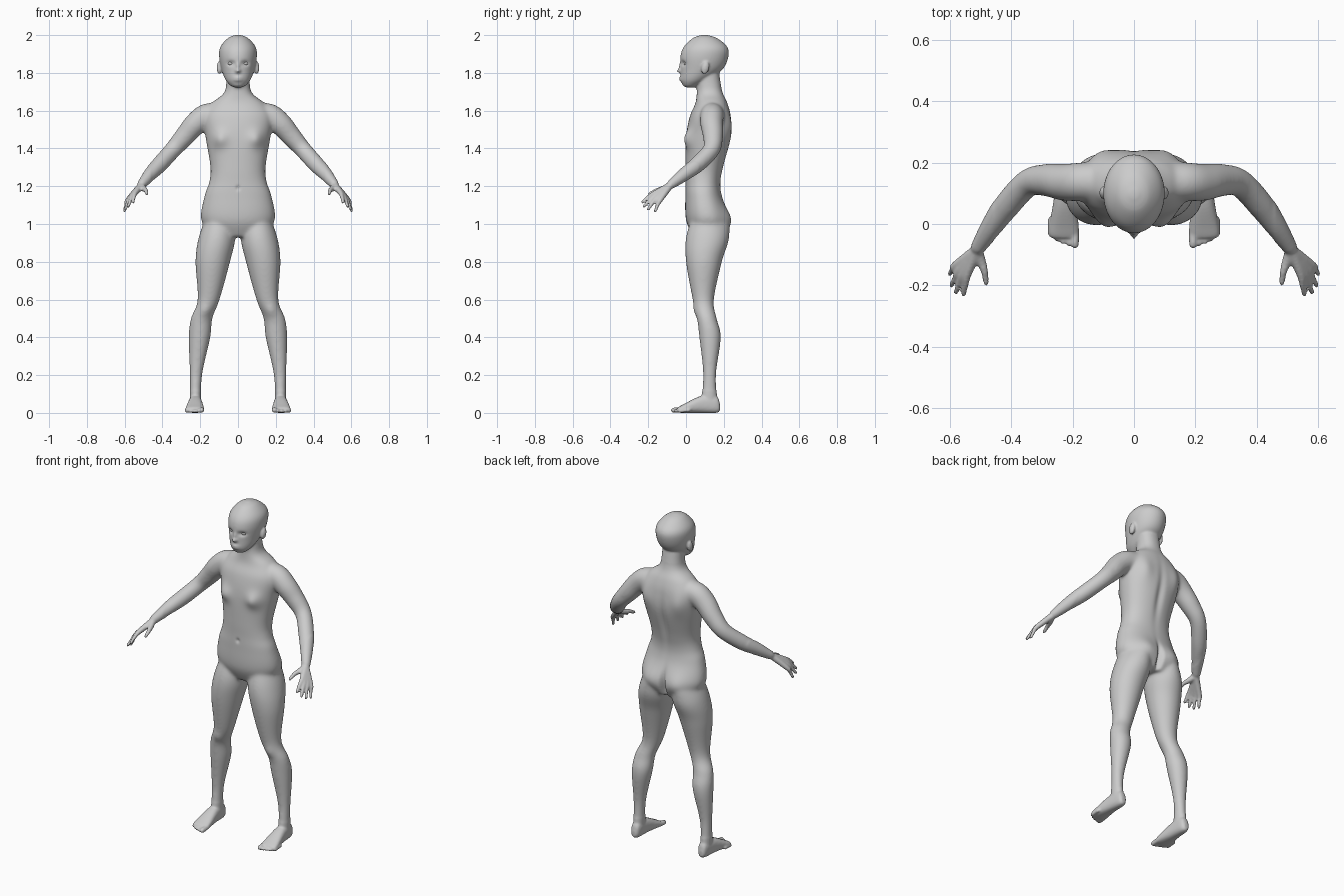
import bpy, bmesh
from math import sin, cos, pi, exp, radians
from mathutils import Vector, Matrix

if "Cube" in bpy.data.objects:
    bpy.data.objects.remove(bpy.data.objects["Cube"])

bm = bmesh.new()


def spline(rows, n=8):
    """Catmull-Rom through rows of numbers."""
    out = []
    for i in range(len(rows) - 1):
        a, b = rows[max(i - 1, 0)], rows[i]
        c, d = rows[i + 1], rows[min(i + 2, len(rows) - 1)]
        for k in range(n):
            t = k / n
            out.append([q + t/2 * (r - p + t * (2*p - 5*q + 4*r - s + t * (3*q - p - 3*r + s)))
                        for p, q, r, s in zip(a, b, c, d)])
    return out + [list(rows[-1])]


def skin(rings, mirror):
    for side in ((1, -1) if mirror else (1,)):
        loops = [[bm.verts.new((side * x, y, z)) for x, y, z in ring] for ring in rings]
        n = len(loops[0])
        for a, b in zip(loops, loops[1:]):
            for i in range(n):
                bm.faces.new((a[i], a[(i + 1) % n], b[(i + 1) % n], b[i]))
        bm.faces.new(loops[0])
        bm.faces.new(loops[-1])


def loft(rows, place, mirror, power=1.0, n=48):
    """Rows are (t, a_min, a_max, b_min, b_max) rounded sections."""
    def rnd(v):
        return (1 if v >= 0 else -1) * abs(v) ** power
    rings = []
    for t, a0, a1, b0, b1 in spline(rows):
        rings.append([place(t, (a0 + a1)/2 + (a1 - a0)/2 * rnd(cos(2*pi*i/n)),
                            (b0 + b1)/2 + (b1 - b0)/2 * rnd(sin(2*pi*i/n))) for i in range(n)])
    skin(rings, mirror)


def tube(rows, n=24):
    """Mirrored round-ended limb through (x, y, z, radius)."""
    pts = [(Vector(r[:3]), r[3]) for r in spline(rows)]
    d0 = (pts[0][0] - pts[1][0]).normalized()
    d1 = (pts[-1][0] - pts[-2][0]).normalized()
    caps = [radians(a) for a in (30, 60, 84)]
    (p0, r0), (p1, r1) = pts[0], pts[-1]
    pts = ([(p0 + d0*r0*sin(a), r0*cos(a)) for a in reversed(caps)] + pts
           + [(p1 + d1*r1*sin(a), r1*cos(a)) for a in caps])
    rings = []
    for i, (p, r) in enumerate(pts):
        d = (pts[min(i + 1, len(pts) - 1)][0] - pts[max(i - 1, 0)][0]).normalized()
        u = d.cross(Vector((0.3, 0.2, 1))).normalized()
        v = d.cross(u)
        rings.append([p + u*r*cos(2*pi*k/n) + v*r*sin(2*pi*k/n) for k in range(n)])
    skin(rings, True)


def upright(t, a, b):
    return (a, b, t)


def lengthwise(t, a, b):
    return (a, t, b)


# torso and neck: z, half width, front y, back y
torso = [(.93, .12, .04, .20), (1.02, .195, 0, .228), (1.15, .177, -.004, .19), (1.22, .153, -.003, .183),
         (1.30, .146, -.004, .198), (1.46, .172, 0, .24), (1.57, .184, .02, .238),
         (1.64, .14, .05, .22), (1.70, .071, .057, .193), (1.80, .06, .06, .175)]
loft([(z, -w, w, f, b) for z, w, f, b in torso], upright, False, 0.9)

# head
head = [(1.722, .028, -.01, .045), (1.76, .064, -.027, .115), (1.82, .088, -.028, .195),
        (1.89, .10, -.029, .225), (1.94, .092, -.01, .217), (1.985, .052, .038, .162), (2.001, .012, .085, .11)]
loft([(z, -w, w, f, b) for z, w, f, b in head], upright, False)

# ears
for s in (1, -1):
    m = (Matrix.Translation((s * .099, .102, 1.827)) @ Matrix.Rotation(radians(-12), 4, 'X')
         @ Matrix.Diagonal((.014, .021, .035, 1)))
    bmesh.ops.create_uvsphere(bm, u_segments=20, v_segments=12, radius=1, matrix=m)

# legs: z, inner x, outer x, front y, back y
loft([(1.06, .04, .16, .04, .19), (.93, .015, .208, 0, .226), (.80, .042, .225, 0, .19),
      (.60, .097, .214, .035, .148), (.50, .135, .25, .058, .163), (.40, .146, .261, .07, .185),
      (.20, .189, .256, .09, .16), (.03, .196, .254, .075, .17)], upright, True)

# feet: y, inner x, outer x, bottom z, top z
loft([(.18, .213, .238, .012, .045), (.16, .197, .251, 0, .09), (.08, .19, .262, 0, .09),
      (-.02, .179, .278, 0, .042), (-.045, .184, .272, .004, .028)], lengthwise, True, 0.8)

# toes
for i in range(5):
    x, y, r = .193 + .0195 * i, -.066 + .002 * i * i, .010 if i else .014
    tube([(x, y + .05, r + .005, r), (x, y, r, r)])

# arms
tube([(.08, .14, 1.58, .06), (.165, .138, 1.575, .063), (.225, .136, 1.53, .061), (.283, .143, 1.463, .054),
      (.345, .134, 1.393, .046), (.415, .06, 1.315, .044), (.465, -.01, 1.262, .036), (.508, -.075, 1.212, .025)])

# palms, fingers and thumbs
wrist = (.513, -.085, 1.203, .019)
for i in range(4):
    k = Vector((.543 + .013*i, -.162 + .003*i*i, 1.165 - .012*i))
    t = Vector((.556 + .03*i - .005*i*i, -.23 + .0075*i*i, 1.116 - .026*i + .0035*i*i))
    mid = (k + t) / 2 + Vector((0, 0, .005))
    tube([wrist, (*k, .014), (*mid, .0105), (*t, .0085)])
tube([wrist, (.5, -.118, 1.188, .016), (.488, -.155, 1.178, .012), (.483, -.193, 1.16, .009)])

# fuse the parts into one skin
bmesh.ops.recalc_face_normals(bm, faces=bm.faces[:])
raw = bpy.data.meshes.new("body_parts")
bm.to_mesh(raw)
bm.free()
body = bpy.data.objects.new("body", raw)
bpy.context.collection.objects.link(body)
mod = body.modifiers.new("fuse", 'REMESH')
mod.mode = 'VOXEL'
mod.voxel_size = .0056
dg = bpy.context.evaluated_depsgraph_get()
dg.update()
fused = bpy.data.meshes.new_from_object(body.evaluated_get(dg))
body.modifiers.clear()
body.data = fused

# soften the joints
bm = bmesh.new()
bm.from_mesh(fused)


def smooth(verts, times):
    for _ in range(times):
        bmesh.ops.smooth_vert(bm, verts=verts, factor=.5, use_axis_x=True, use_axis_y=True, use_axis_z=True)


smooth([v for v in bm.verts if abs(v.co.x) < .46 and .12 < v.co.z < 1.73], 22)
smooth(bm.verts[:], 2)

# sculpted details, mirrored: x, y, z, width, height, push along y
bumps = [
    (.1, .01, 1.45, .045, .045, -.024),     # chest
    (0, 0, 1.19, .01, .012, .008),          # navel
    (.09, .21, 1.02, .065, .07, .02),       # buttocks
    (0, .22, .99, .015, .075, -.03),
    (0, .23, 1.37, .022, .16, -.012),       # spine
    (.11, .22, 1.52, .045, .07, .013),      # shoulder blades
    (.172, .05, .54, .03, .035, -.008),     # kneecaps
    (.038, -.02, 1.85, .02, .013, .013),    # eye sockets
    (0, -.03, 1.836, .009, .018, -.009),    # nose
    (0, -.03, 1.811, .013, .011, -.02),
    (0, -.03, 1.768, .023, .012, -.012),    # lips
    (0, -.03, 1.769, .022, .004, .006),
]
for v in bm.verts:
    for x, y, z, wide, high, push in bumps:
        dz = (v.co.z - z) / high
        if abs(dz) < 2.5:
            v.co.y += push * exp(-dz*dz - ((abs(v.co.x) - x) / wide)**2 - ((v.co.y - y) / .05)**2)
smooth(bm.verts[:], 1)
bm.to_mesh(fused)
bm.free()
fused.shade_smooth()

# eyes
for s, name in ((1, "left_eye"), (-1, "right_eye")):
    em = bpy.data.meshes.new(name)
    eb = bmesh.new()
    bmesh.ops.create_uvsphere(eb, u_segments=24, v_segments=16, radius=1,
                              matrix=Matrix.Translation((s * .038, .006, 1.85)) @ Matrix.Diagonal((.017, .018, .012, 1)))
    eb.to_mesh(em)
    eb.free()
    em.shade_smooth()
    bpy.context.collection.objects.link(bpy.data.objects.new(name, em))
